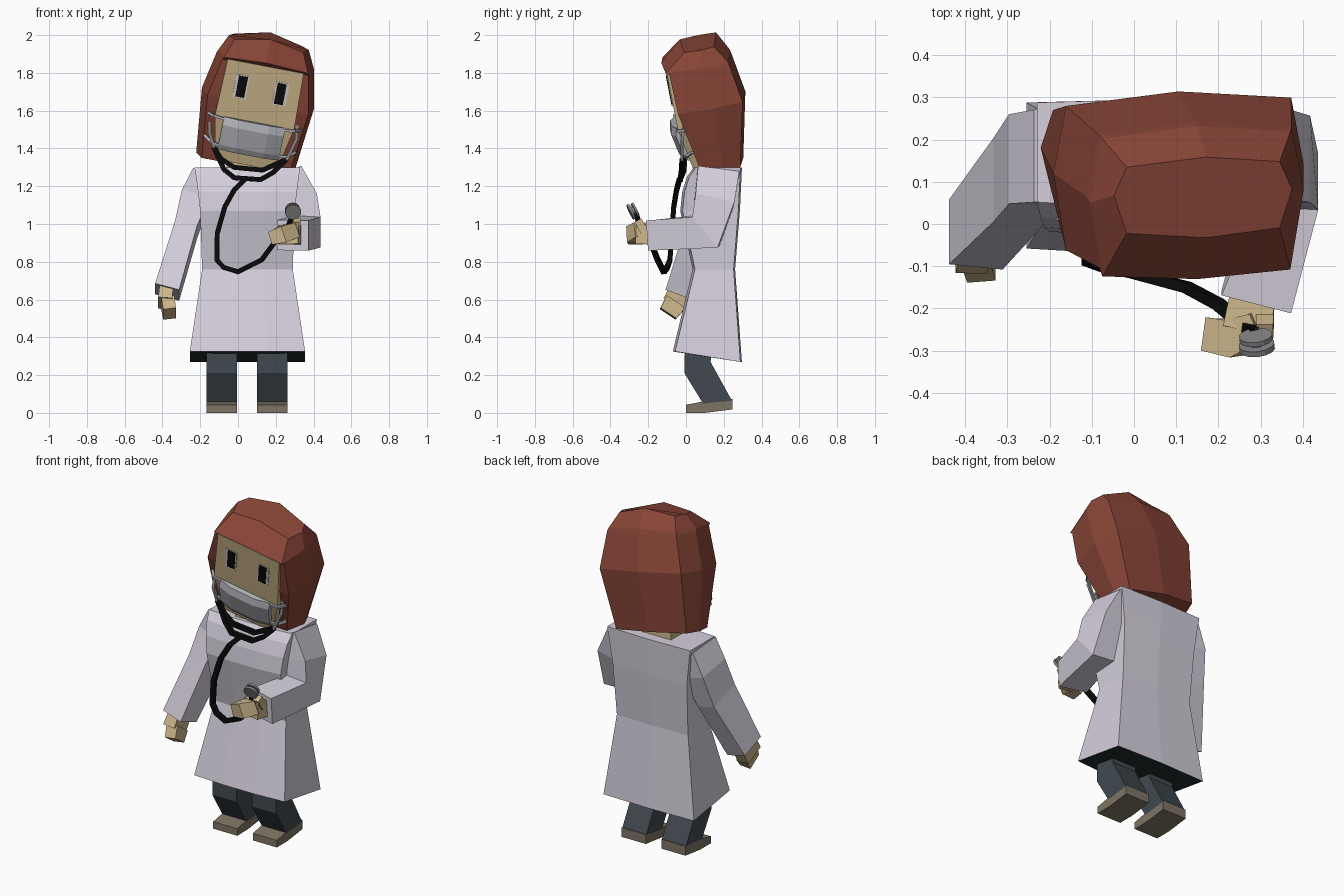
import bpy, bmesh, math
from mathutils import Vector, Matrix

if "Cube" in bpy.data.objects:
    bpy.data.objects.remove(bpy.data.objects["Cube"])


def mat(name, r, g, b):
    m = bpy.data.materials.new(name)
    m.diffuse_color = (r, g, b, 1)
    m.use_nodes = True
    m.node_tree.nodes["Principled BSDF"].inputs["Base Color"].default_value = m.diffuse_color
    return m


COAT = mat("coat_white", .66, .62, .71)
HEM = mat("hem_dark", .015, .03, .027)
SKIN = mat("skin_tan", .60, .46, .255)
HAIR = mat("hair_auburn", .25, .06, .038)
TROUSER = mat("trouser_slate", .052, .066, .078)
SHOE = mat("shoe_taupe", .21, .175, .13)
BLACK = mat("rubber_black", .003, .003, .003)
METAL = mat("metal_grey", .25, .25, .26)
MASK = mat("mask_grey", .45, .45, .50)
WHITE = mat("eye_white", .6, .6, .62)

# Head frame: leaning sideways and nodding forward
HEAD = (Matrix.Translation((.035, .15, 1.3)) @ Matrix.Rotation(math.radians(11), 4, 'X')
        @ Matrix.Rotation(math.radians(11), 4, 'Y'))


def finish(name, bm, mats, matrix=None):
    bmesh.ops.recalc_face_normals(bm, faces=bm.faces)
    if matrix:
        bm.transform(matrix)
    me = bpy.data.meshes.new(name)
    bm.to_mesh(me)
    bm.free()
    for m in mats:
        me.materials.append(m)
    ob = bpy.data.objects.new(name, me)
    bpy.context.collection.objects.link(ob)
    return ob


def loft(name, rings, material, matrix=None, start_cap=None):
    """Skin equal-length rings of points and cap both ends."""
    bm = bmesh.new()
    vs = [[bm.verts.new(p) for p in r] for r in rings]
    n = len(rings[0])
    for a, b in zip(vs, vs[1:]):
        for i in range(n):
            j = (i + 1) % n
            bm.faces.new((a[i], a[j], b[j], b[i]))
    cap = bm.faces.new(vs[0])
    bm.faces.new(vs[-1])
    mats = [material]
    if start_cap:
        mats.append(start_cap)
        cap.material_index = 1
    return finish(name, bm, mats, matrix)


def limb(name, stations, material, ref=(1, 0, 0), matrix=None):
    """Four-sided tube through (x, y, z, half width, half depth) stations."""
    pts = [Vector(s[:3]) for s in stations]
    rings = []
    for i, s in enumerate(stations):
        t = Vector()
        if i > 0:
            t += (pts[i] - pts[i - 1]).normalized()
        if i < len(pts) - 1:
            t += (pts[i + 1] - pts[i]).normalized()
        t.normalize()
        r = Vector(ref)
        a = (r - t * r.dot(t)).normalized()
        b = t.cross(a) * s[4]
        a = a * s[3]
        rings.append([pts[i] + a + b, pts[i] - a + b, pts[i] - a - b, pts[i] + a - b])
    return loft(name, rings, material, matrix)


def hose(name, pts, material, r=.012, matrix=None):
    return limb(name, [(*p, r, r) for p in pts], material, (0, 1, 0), matrix)


def box(name, lo, hi, material, matrix=None):
    rings = [[(lo[0], lo[1], z), (hi[0], lo[1], z), (hi[0], hi[1], z), (lo[0], hi[1], z)]
             for z in (lo[2], hi[2])]
    return loft(name, rings, material, matrix)


# Coat: half width, front y, back y, front z, back z
coat = []
for w, f, b, zf, zb in [(.305, -.07, .288, .325, .27), (.24, .035, .252, .76, .76),
                        (.25, -.03, .278, 1.07, 1.08), (.262, -.02, .282, 1.17, 1.17),
                        (.272, .005, .286, 1.25, 1.25), (.28, .04, .288, 1.3, 1.3)]:
    cx = .05
    coat.append([(cx - w, f + .012, zf), (cx - w * .35, f, zf), (cx + w * .35, f, zf),
                 (cx + w, f + .012, zf), (cx + w, b, zb), (cx, b + .008, zb), (cx - w, b, zb)])
loft("coat", coat, COAT, start_cap=HEM)

# Sleeves and hands
limb("hanging_sleeve", [(-.18, .16, 1.27, .06, .11), (-.225, .15, 1.14, .075, .108),
                        (-.275, .10, .97, .06, .105), (-.375, -.025, .64, .066, .082)], COAT)
limb("bent_sleeve", [(.28, .17, 1.27, .06, .11), (.345, .15, 1.12, .075, .105),
                     (.365, .105, .96, .072, .105), (.29, -.185, .94, .085, .08)], COAT)
limb("hanging_palm", [(-.378, -.02, .655, .035, .065), (-.385, -.06, .58, .038, .065)], SKIN)
limb("hanging_fingers", [(-.372, -.055, .585, .035, .06), (-.362, -.095, .525, .034, .05)], SKIN)
limb("raised_palm", [(.285, -.16, .94, .055, .05), (.265, -.255, .945, .055, .05)], SKIN)
limb("raised_fingers", [(.30, -.24, .97, .04, .035), (.235, -.27, .945, .045, .045),
                        (.175, -.262, .925, .035, .04)], SKIN, (0, 0, 1))
limb("raised_thumb", [(.31, -.22, .96, .022, .022), (.31, -.255, 1.02, .02, .02)], SKIN)

# Legs and shoes
for side, x0, x1 in (("left", -.167, -.005), ("right", .10, .262)):
    leg = [[(x0, f, zf), (x1, f, zf), (x1, b, zb), (x0, b, zb)] for f, b, zf, zb in
           [(.09, .243, .05, .065), (-.008, .13, .21, .27), (-.005, .15, .42, .42)]]
    loft(side + "_trouser_leg", leg, TROUSER)
    shoe = [[(x0, 0, z0), (x1, 0, z0), (x1, .10, z1), (x1, .245, z2), (x0, .245, z2), (x0, .10, z1)]
            for z0, z1, z2 in ((0, 0, .018), (.043, .062, .075))]
    loft(side + "_shoe", shoe, SHOE)

# Neck
limb("neck", [(.05, .15, 1.24, .115, .085), (.05, .14, 1.45, .10, .085)], SKIN)

# Hair: height, half width, front, back, front swell, crown lift
hair = []
for w, s, f, b, swell, lift in [(.02, .265, -.07, .16, 0, 0), (.37, .302, -.135, .238, 0, 0),
                                (.578, .262, -.14, .205, 0, 0), (.592, .257, -.158, .20, .012, .015),
                                (.675, .215, -.04, .145, .01, .038)]:
    m = (f + b) / 2
    hair.append([(-s + .03, f, w), (0, f - swell, w + lift), (s - .03, f, w), (s, m, w),
                 (s - .03, b - .025, w), (0, b, w + lift), (-s + .03, b - .025, w), (-s, m, w)])
loft("hair", hair, HAIR, HEAD)

# Face
face = [[(-u, f, w), (u, f, w), (u, .05, w), (-u, .05, w)]
        for w, u, f in ((.035, .165, -.11), (.28, .213, -.152), (.585, .205, -.152))]
loft("face", face, SKIN, HEAD)
for s in (-1, 1):
    cx = s * .107
    box("eye_white", (cx - .036, -.156, .392), (cx + .036, -.15, .515), WHITE, HEAD)
    px = cx - s * .003
    box("pupil", (px - .024, -.160, .397), (px + .024, -.155, .51), BLACK, HEAD)

# Face mask with straps
mask = [[(-.165, v + .012, w), (-.08, v - .012, w), (.08, v - .012, w), (.165, v + .012, w),
         (.165, v + .05, w), (-.165, v + .05, w)]
        for w, v in ((.095, -.142), (.125, -.158), (.235, -.18), (.278, -.17))]
loft("face_mask", mask, MASK, HEAD)
for s in (-1, 1):
    hose("mask_strap_upper", [(s * .155, -.155, .265), (s * .218, -.155, .272), (s * .25, -.11, .275)],
         MASK, .007, HEAD)
    hose("mask_strap_lower", [(s * .155, -.13, .115), (s * .2, -.135, .125), (s * .245, -.1, .15)],
         MASK, .007, HEAD)

# Stethoscope
hose("left_ear_wire", [(-.15, -.005, 1.54), (-.15, -.02, 1.48), (-.125, -.015, 1.40)], METAL, .008)
hose("right_ear_wire", [(.312, -.01, 1.52), (.31, -.02, 1.45), (.255, -.02, 1.335)], METAL, .008)
hose("upper_neck_tube", [(-.13, -.01, 1.41), (-.09, -.015, 1.345), (-.02, -.025, 1.30),
                         (.13, -.025, 1.285), (.24, -.02, 1.335)], BLACK, .013)
hose("lower_neck_tube", [(-.125, -.005, 1.40), (-.075, -.01, 1.29), (-.02, -.03, 1.245),
                         (.12, -.03, 1.235), (.19, -.025, 1.275), (.255, -.015, 1.34)], BLACK, .013)
hose("hanging_tube", [(.035, -.035, 1.235), (-.02, -.05, 1.18), (-.07, -.065, 1.09), (-.11, -.075, .95),
                      (-.112, -.085, .81), (-.075, -.10, .77), (0, -.118, .747), (.125, -.15, .81),
                      (.20, -.19, .91), (.265, -.245, .985), (.288, -.262, 1.05)], BLACK, .013)
normal = Vector((.1, -.87, -.42)).normalized()
rot = normal.to_track_quat('Z', 'Y').to_matrix().to_4x4()
for name, r, d, off in (("chest_piece", .043, .014, .012), ("chest_piece_back", .04, .012, -.012),
                        ("chest_piece_core", .02, .03, 0)):
    bm = bmesh.new()
    bmesh.ops.create_cone(bm, cap_ends=True, segments=14, radius1=r, radius2=r, depth=d)
    finish(name, bm, [METAL], Matrix.Translation(Vector((.29, -.28, 1.07)) + normal * off) @ rot)
